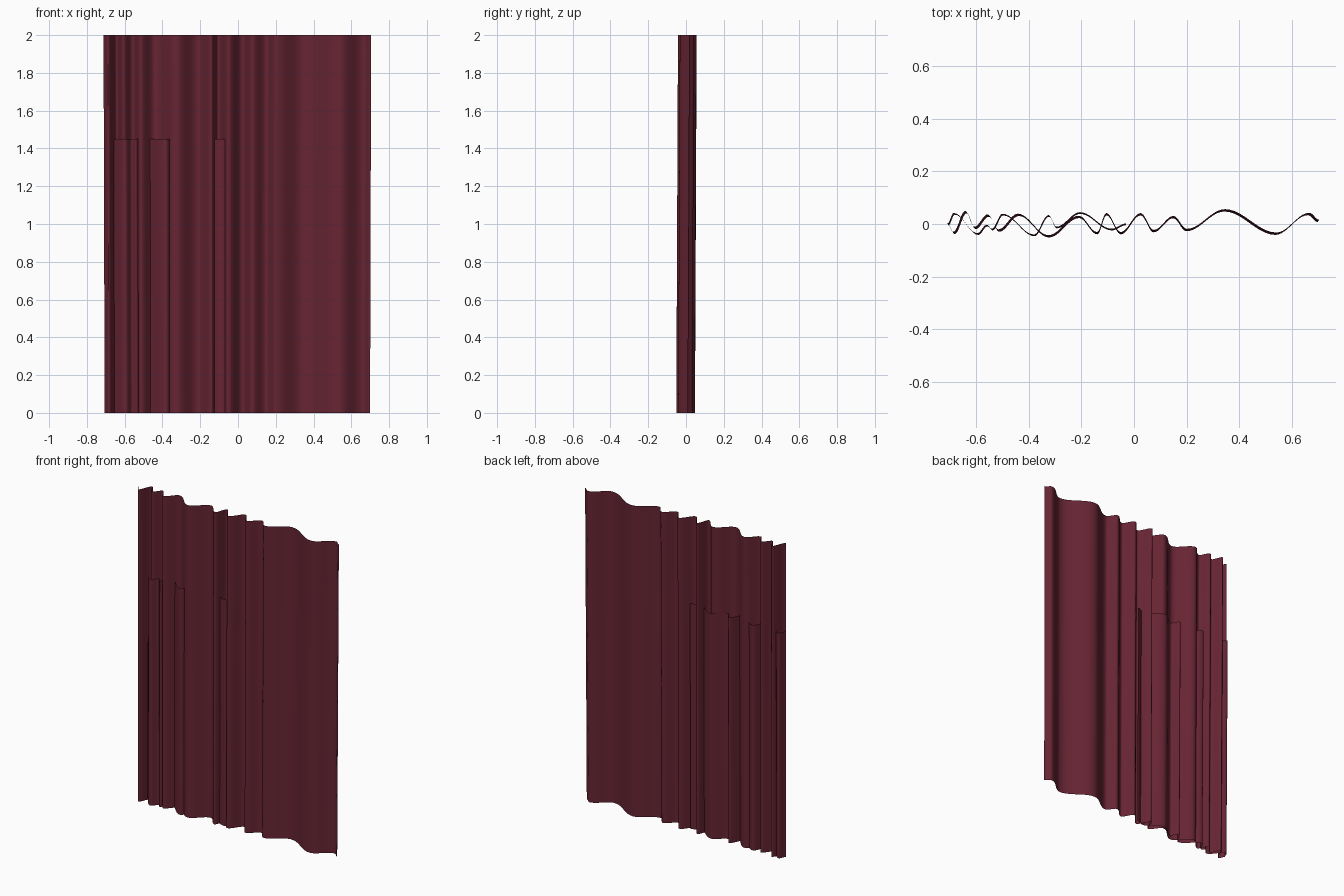
import bpy
import math

cube = bpy.data.objects.get("Cube")
if cube:
    bpy.data.objects.remove(cube, do_unlink=True)

burgundy = bpy.data.materials.new("burgundy_cloth")
burgundy.use_nodes = True
colour = (0.135, 0.018, 0.033, 1)
burgundy.diffuse_color = colour
bsdf = burgundy.node_tree.nodes["Principled BSDF"]
bsdf.inputs["Base Color"].default_value = colour
bsdf.inputs["Roughness"].default_value = 0.8


def fold_line(crests, steps=10):
    """Ease between alternating crests and troughs of the cloth."""
    line = [crests[0]]
    for (xa, ya), (xb, yb) in zip(crests, crests[1:]):
        for i in range(1, steps + 1):
            t = i / steps
            ease = (1 - math.cos(math.pi * t)) / 2
            line.append((xa + (xb - xa) * t, ya + (yb - ya) * ease))
    return line


def curtain(name, crests, height, rows=12):
    """Hang a pleated sheet, drifting slightly from hem to top."""
    line = fold_line(crests)
    n = len(line)
    verts = []
    for r in range(rows + 1):
        z = height * r / rows
        drift = z / 2 - 0.5
        for x, y in line:
            verts.append((x * (1 + 0.008 * drift), y + 0.009 * drift, z))
    faces = []
    for r in range(rows):
        for i in range(n - 1):
            a = r * n + i
            faces.append((a, a + 1, a + n + 1, a + n))
    mesh = bpy.data.meshes.new(name)
    mesh.from_pydata(verts, [], faces)
    mesh.materials.append(burgundy)
    mesh.shade_smooth()
    obj = bpy.data.objects.new(name, mesh)
    bpy.context.collection.objects.link(obj)
    return obj


# Full-height curtain, wide folds towards its left side
curtain("long_curtain", [
    (-0.709, 0.0), (-0.685, -0.034), (-0.64, 0.045), (-0.605, -0.015),
    (-0.555, 0.032), (-0.515, -0.025), (-0.44, 0.035), (-0.325, -0.047),
    (-0.21, 0.027), (-0.14, -0.035), (-0.105, 0.037), (-0.05, -0.035),
    (0.025, 0.037), (0.075, -0.027), (0.15, 0.026), (0.2, -0.023),
    (0.345, 0.052), (0.54, -0.037), (0.665, 0.038), (0.702, 0.012)], 2.0)

# Shorter curtain woven through the folds on the right side
curtain("short_curtain", [
    (-0.709, 0.0), (-0.685, 0.04), (-0.595, -0.037), (-0.56, -0.005),
    (-0.54, -0.02), (-0.5, 0.037), (-0.38, -0.042), (-0.325, 0.032),
    (-0.295, -0.012), (-0.205, 0.043), (-0.085, -0.02), (-0.03, 0.0)], 1.45)
